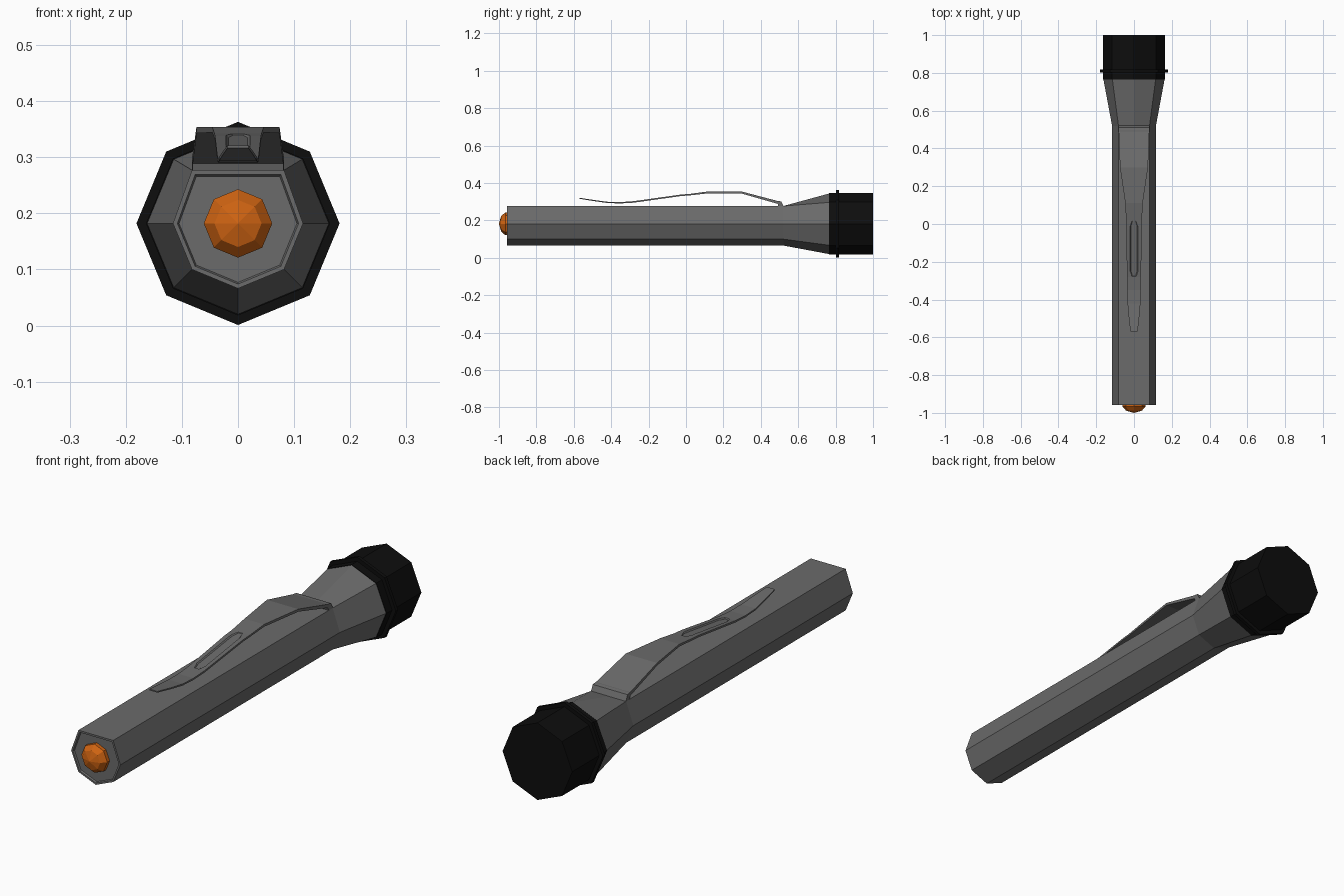
import bpy, bmesh, math

if "Cube" in bpy.data.objects:
    bpy.data.objects.remove(bpy.data.objects["Cube"])

CZ = 0.182  # height of the long axis


def material(name, rgb):
    m = bpy.data.materials.new(name)
    m.diffuse_color = (*rgb, 1)
    m.use_nodes = True
    m.node_tree.nodes["Principled BSDF"].inputs["Base Color"].default_value = m.diffuse_color
    return m


GRAY = material("dark gray", (0.145, 0.145, 0.145))
BLACK = material("black", (0.004, 0.004, 0.004))
ORANGE = material("orange", (0.62, 0.125, 0.006))


def ring(y, r, cap=None):
    """Octagon around the long axis, optionally flattened on top at z = cap."""
    pts = []
    for i in range(8):
        a = i * math.pi / 4
        x, z = r * math.cos(a), CZ + r * math.sin(a)
        if cap is not None and i in (1, 2, 3):
            z = cap
        pts.append((x, y, z))
    return pts


def loft(name, rings, mat):
    """Skin a list of equal-length closed rings and cap both ends."""
    bm = bmesh.new()
    loops = [[bm.verts.new(p) for p in r] for r in rings]
    n = len(loops[0])
    for a, b in zip(loops, loops[1:]):
        for i in range(n):
            j = (i + 1) % n
            bm.faces.new((a[i], a[j], b[j], b[i]))
    bm.faces.new(loops[0])
    bm.faces.new(loops[-1])
    bmesh.ops.recalc_face_normals(bm, faces=bm.faces)
    me = bpy.data.meshes.new(name)
    bm.to_mesh(me)
    bm.free()
    me.materials.append(mat)
    ob = bpy.data.objects.new(name, me)
    bpy.context.collection.objects.link(ob)
    return ob


# Barrel with shallow recessed tail and flared neck
loft("barrel", [
    ring(-0.950, 0.105, 0.266),
    ring(-0.957, 0.108, 0.269),
    ring(-0.957, 0.116, 0.277),
    ring(0.52, 0.116, 0.277),
    ring(0.766, 0.162),
], GRAY)

# Black head and its thin raised collar
loft("head", [ring(0.765, 0.164), ring(1.0, 0.164)], BLACK)
loft("head_collar", [ring(0.803, 0.181), ring(0.818, 0.181)], BLACK)

# Domed tail button
loft("tail_button", [
    ring(-0.945, 0.061), ring(-0.966, 0.061), ring(-0.988, 0.042),
    ring(-1.0, 0.001),
], ORANGE)

# Pocket clip: stations of y, top z, half width, thickness
stations = [
    (-0.57, 0.321, 0.019, 0.005), (-0.49, 0.309, 0.028, 0.006),
    (-0.42, 0.300, 0.034, 0.007), (-0.35, 0.298, 0.036, 0.007),
    (-0.28, 0.303, 0.037, 0.008), (-0.03, 0.338, 0.041, 0.008),
    (0.02, 0.342, 0.042, 0.008), (0.11, 0.354, 0.046, 0.010),
    (0.30, 0.354, 0.074, 0.011), (0.49, 0.304, 0.081, 0.015),
    (0.495, 0.304, 0.081, 0.034), (0.51, 0.301, 0.082, 0.031),
    (0.522, 0.277, 0.082, 0.007),
]
clip = loft("pocket_clip", [
    [(-w, y, z), (w, y, z), (w, y, z - t), (-w, y, z - t)]
    for y, z, w, t in stations], GRAY)


# Long slot pressed into the clip, following its slope
def capsule(w, grow, dz):
    y0, y1 = -0.275 - grow, 0.015 + grow
    pts = [(-w, y0 + 0.03), (-w * 0.5, y0), (w * 0.5, y0), (w, y0 + 0.03),
           (w, y1 - 0.03), (w * 0.5, y1), (-w * 0.5, y1), (-w, y1 - 0.03)]
    return [(x, y, 0.303 + (y + 0.28) * 0.138 + dz) for x, y in pts]


cutter = loft("slot_cutter", [capsule(0.017, 0, -0.0045),
                              capsule(0.030, 0.013, 0.010)], GRAY)
cutter.hide_render = True
cutter.hide_viewport = True
cut = clip.modifiers.new("slot", 'BOOLEAN')
cut.operation = 'DIFFERENCE'
cut.solver = 'EXACT'
cut.object = cutter
